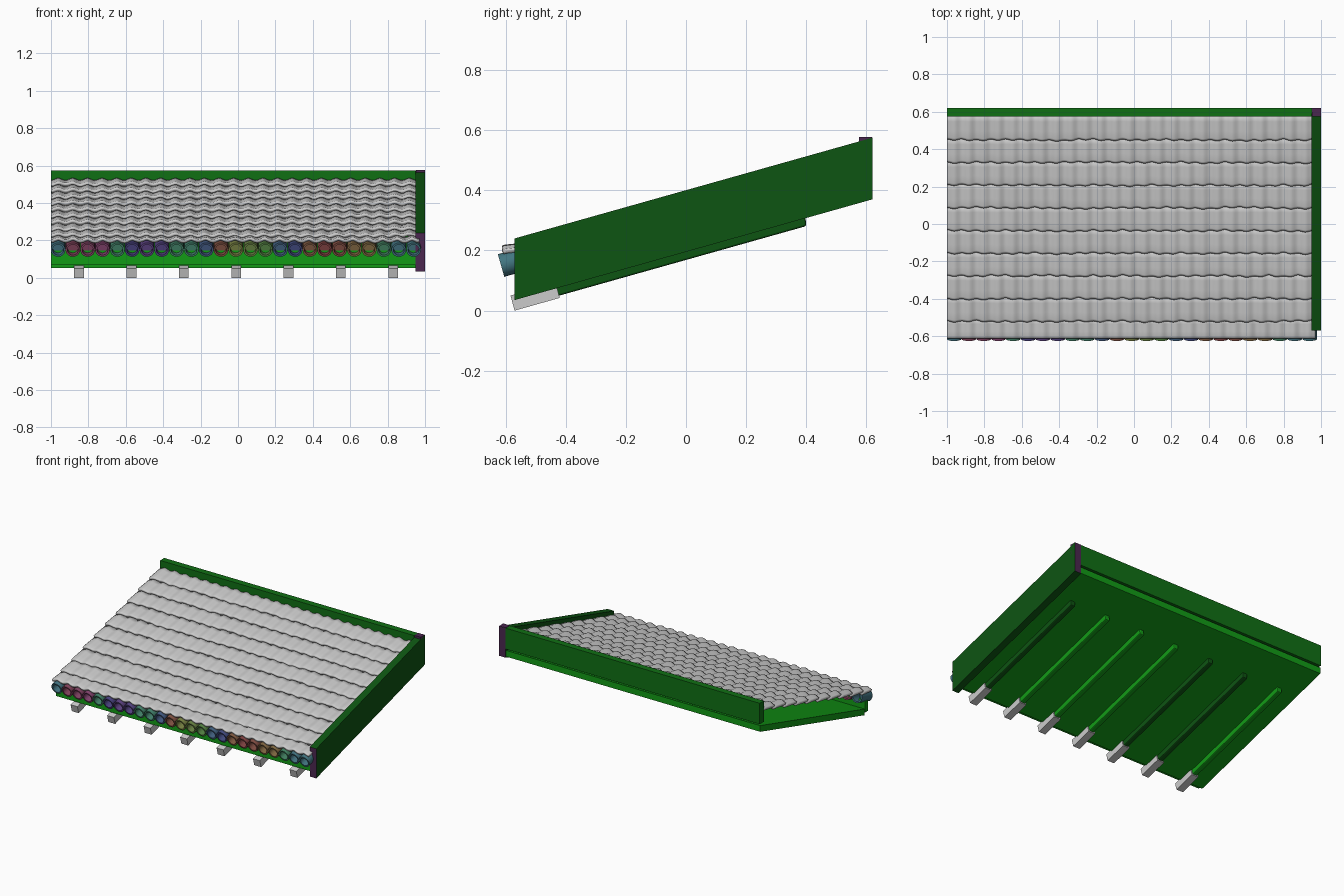
import bpy, bmesh, math, random, colorsys
from mathutils import Matrix

if "Cube" in bpy.data.objects:
    bpy.data.objects.remove(bpy.data.objects["Cube"])

random.seed(4)
SLOPE = 0.2815
ANG = math.atan(SLOPE)


def line(z0, y):
    """Height at y of a roof-parallel line that passes z0 at y = -0.57."""
    return z0 + SLOPE * (y + 0.57)


def material(name, r, g, b):
    m = bpy.data.materials.new(name)
    m.diffuse_color = (r, g, b, 1)
    m.use_nodes = True
    m.node_tree.nodes["Principled BSDF"].inputs["Base Color"].default_value = m.diffuse_color
    return m


GREEN = material("green", 0.006, 0.33, 0.008)
DARK = material("dark_green", 0.004, 0.09, 0.006)
MID = material("mid_green", 0.005, 0.16, 0.007)
PURPLE = material("dark_purple", 0.07, 0.02, 0.08)


def finish(name, bm, *mats):
    bmesh.ops.recalc_face_normals(bm, faces=bm.faces[:])
    me = bpy.data.meshes.new(name)
    bm.to_mesh(me)
    bm.free()
    ob = bpy.data.objects.new(name, me)
    bpy.context.collection.objects.link(ob)
    for m in mats:
        if m:
            me.materials.append(m)
    return ob


def prism(name, x0, x1, profile, *mats):
    """Extrude a (y, z) profile from x0 to x1."""
    bm = bmesh.new()
    f = bm.faces.new([bm.verts.new((x0, y, z)) for y, z in profile])
    ext = bmesh.ops.extrude_face_region(bm, geom=[f])["geom"]
    bmesh.ops.translate(bm, vec=(x1 - x0, 0, 0),
                        verts=[v for v in ext if isinstance(v, bmesh.types.BMVert)])
    return finish(name, bm, *mats)


def sloped(y0, y1, low, high):
    """Roof-parallel profile with vertical ends."""
    return [(y0, line(low, y0)), (y1, line(low, y1)), (y1, line(high, y1)), (y0, line(high, y0))]


def box(y0, y1, z0, z1):
    return [(y0, z0), (y1, z0), (y1, z1), (y0, z1)]


# Right barge board with dark ends
side = prism("side_board", 0.95, 1.0, sloped(-0.57, 0.62, 0.035, 0.24), DARK, PURPLE)
for p in side.data.polygons:
    if abs(p.normal.y) > 0.9 and abs(p.normal.z) < 0.1:
        p.material_index = 1
prism("corner_cap", 0.951, 1.0, box(0.575, 0.619, 0.5, 0.577), PURPLE)

# Back board, deck and front fascia
prism("back_board", -1, 0.95, box(0.575, 0.62, 0.43, 0.575), MID)
prism("roof_deck", -1, 0.95, sloped(-0.53, 0.615, 0.042, 0.085), GREEN)
prism("front_fascia", -1, 0.95, box(-0.565, -0.535, 0.07, 0.145), GREEN)

# Rafters under the deck with plain projecting tails
for i in range(7):
    x = -0.85 + i * 0.28
    n = 0.05 * math.sin(ANG)
    prism(f"rafter_tail_{i}", x - 0.026, x + 0.026,
          [(-0.57, 0.0), (-0.42, line(0, -0.42)),
           (-0.42 - n, line(0, -0.42) + 0.05), (-0.57 - n, 0.05)])
    raf = prism(f"rafter_{i}", x - 0.018, x + 0.018,
                [(-0.45, line(0.008, -0.45)), (0.40, line(0.008, 0.40)),
                 (0.395, line(0.06, 0.395)), (-0.45, line(0.06, -0.45))],
                DARK if i in (1, 2, 6) else GREEN)
    b = raf.modifiers.new("bevel", "BEVEL")
    b.width = 0.006
    b.segments = 2

# Coloured pipe ends beneath the eaves
COLS = 25
PITCH = 0.0792
hues = [0.55, 0.95, 0.93, 0.9, 0.42, 0.68, 0.72, 0.7, 0.42, 0.43, 0.62, 0.03, 0.2,
        0.25, 0.3, 0.6, 0.65, 0.05, 0.0, 0.02, 0.08, 0.09, 0.4, 0.55, 0.54]
for i in range(COLS):
    bm = bmesh.new()
    rings = []
    for r, d in ((0.039, 0.0), (0.039, 0.12), (0.029, 0.12), (0.029, 0.0)):
        rings.append([bm.verts.new((r * math.cos(a), d, r * math.sin(a)))
                      for a in (math.tau * k / 20 for k in range(20))])
    for j in range(4):
        for k in range(20):
            bm.faces.new((rings[j][k], rings[j][(k + 1) % 20],
                          rings[(j + 1) % 4][(k + 1) % 20], rings[(j + 1) % 4][k]))
    # recessed plug inside the pipe
    bmesh.ops.create_circle(bm, cap_ends=True, segments=20, radius=0.029,
                            matrix=Matrix.Translation((0, 0.05, 0)) @ Matrix.Rotation(math.pi / 2, 4, "X"))
    bm.transform(Matrix.Translation((-0.962 + i * PITCH, -0.615, 0.15)) @ Matrix.Rotation(ANG, 4, "X"))
    rgb = colorsys.hsv_to_rgb(hues[i], 0.75, 0.22)
    ob = finish(f"pipe_end_{i}", bm, material(f"pipe_{i}", *rgb))
    bpy.context.view_layer.objects.active = ob
    ob.select_set(True)
    bpy.ops.object.shade_smooth_by_angle(angle=math.radians(40))
    ob.select_set(False)

# Stepped courses of wavy tiles, each overlapping the one below
edges = [-0.612] + [-0.522 + 0.1212 * k for k in range(9)] + [0.585]
SEG = 8
for c in range(10):
    y0, y1 = edges[c], min(edges[c + 1] + 0.02, 0.59)
    bm = bmesh.new()
    jit = [random.uniform(-0.004, 0.004) for _ in range(COLS + 1)]
    lift = [random.uniform(-0.003, 0.003) for _ in range(COLS + 1)]
    x_end = 0.97 if c == 0 else 0.955
    rows = []
    for t in (0, 0.08, 0.35, 0.7, 1):
        row = []
        for k in range(COLS * SEG + 1):
            u = k / SEG
            col = int(u)
            f = u - col
            nxt = min(col + 1, COLS)
            j = jit[col] * (1 - f) + jit[nxt] * f
            h = lift[col] * (1 - f) + lift[nxt] * f
            wave = 0.006 * math.cos(math.tau * (u - 0.5))
            x = -1 + (x_end + 1) * u / COLS
            y = y0 + (y1 - y0) * t + (j - wave * 0.6) * (1 - t) * (c > 0)
            z = line(0.222, y) + wave + h * (1 - t) - 0.018 * t - (0.003 if t == 0 else 0)
            row.append(bm.verts.new((x, y, z)))
        rows.append(row)
    for a, b in zip(rows, rows[1:]):
        for k in range(len(a) - 1):
            bm.faces.new((a[k], a[k + 1], b[k + 1], b[k]))
    ob = finish(f"tile_course_{c}", bm)
    if ob.data.polygons[0].normal.z < 0:
        ob.data.flip_normals()
    bpy.context.view_layer.objects.active = ob
    ob.select_set(True)
    bpy.ops.object.shade_smooth_by_angle(angle=math.radians(40))
    ob.select_set(False)
    s = ob.modifiers.new("thickness", "SOLIDIFY")
    s.thickness = 0.016
    s.offset = -1
